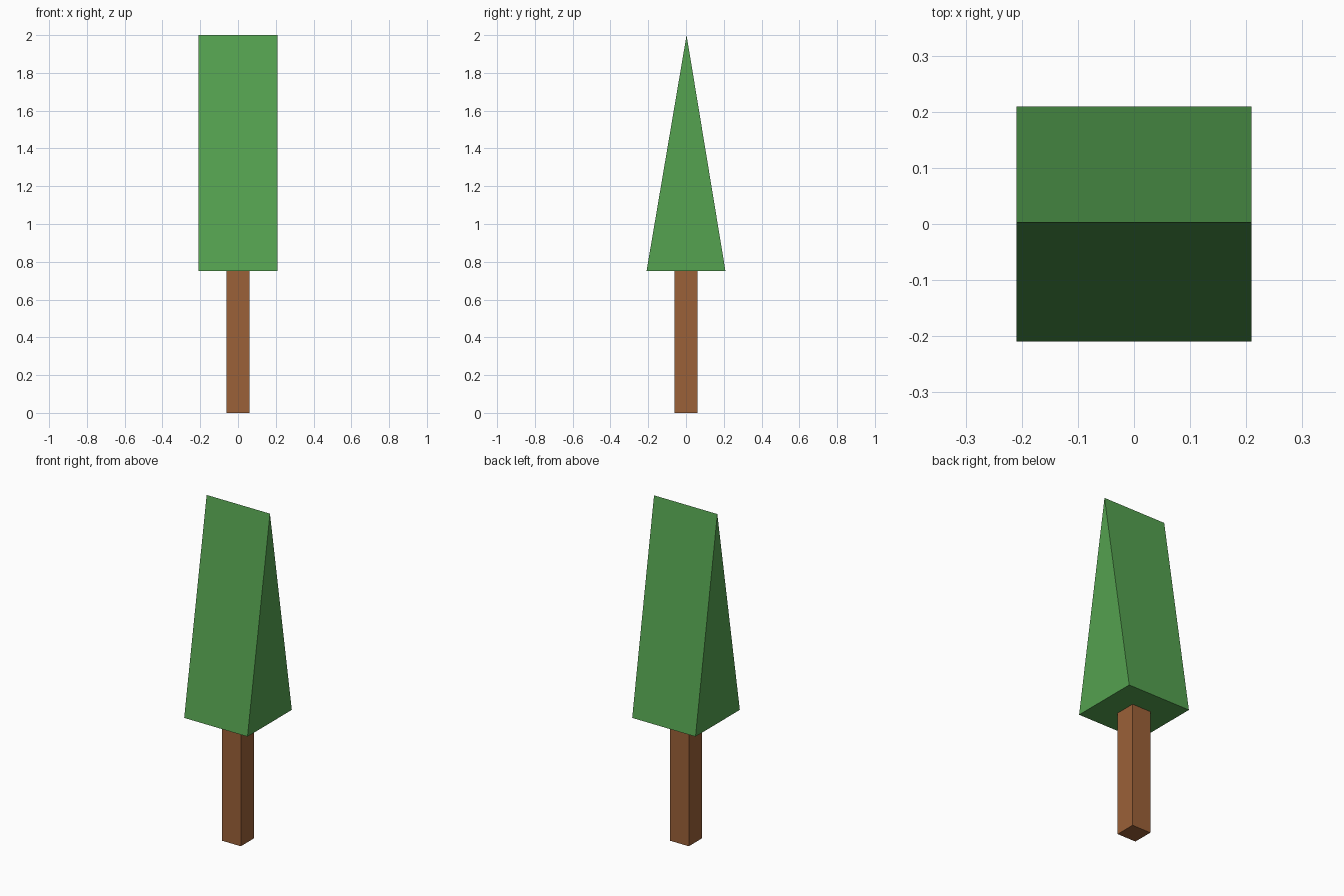
import bpy, bmesh

if "Cube" in bpy.data.objects:
    bpy.data.objects.remove(bpy.data.objects["Cube"])

TRUNK_HALF, CROWN_HALF = 0.062, 0.209
CROWN_BASE, TOP = 0.75, 2.0


def extruded_profile(name, profile, half_width, color):
    """Extrude a (y, z) profile along x, centred on x = 0."""
    bm = bmesh.new()
    face = bm.faces.new([bm.verts.new((-half_width, y, z)) for y, z in profile])
    ext = bmesh.ops.extrude_face_region(bm, geom=[face], use_keep_orig=True)
    verts = [g for g in ext["geom"] if isinstance(g, bmesh.types.BMVert)]
    bmesh.ops.translate(bm, verts=verts, vec=(2 * half_width, 0, 0))
    bmesh.ops.recalc_face_normals(bm, faces=bm.faces)
    mesh = bpy.data.meshes.new(name)
    bm.to_mesh(mesh)
    bm.free()
    mat = bpy.data.materials.new(name + "_color")
    mat.diffuse_color = color
    mat.use_nodes = True
    mat.node_tree.nodes["Principled BSDF"].inputs["Base Color"].default_value = mat.diffuse_color
    mesh.materials.append(mat)
    obj = bpy.data.objects.new(name, mesh)
    bpy.context.collection.objects.link(obj)
    return obj


# Square trunk
t = TRUNK_HALF
extruded_profile("trunk", [(-t, 0), (t, 0), (t, CROWN_BASE), (-t, CROWN_BASE)],
                 t, (0.33, 0.12, 0.04, 1))

# Wedge-shaped foliage with its ridge along x
c = CROWN_HALF
extruded_profile("foliage", [(-c, CROWN_BASE), (c, CROWN_BASE), (0.003, TOP)],
                 c, (0.09, 0.36, 0.08, 1))
